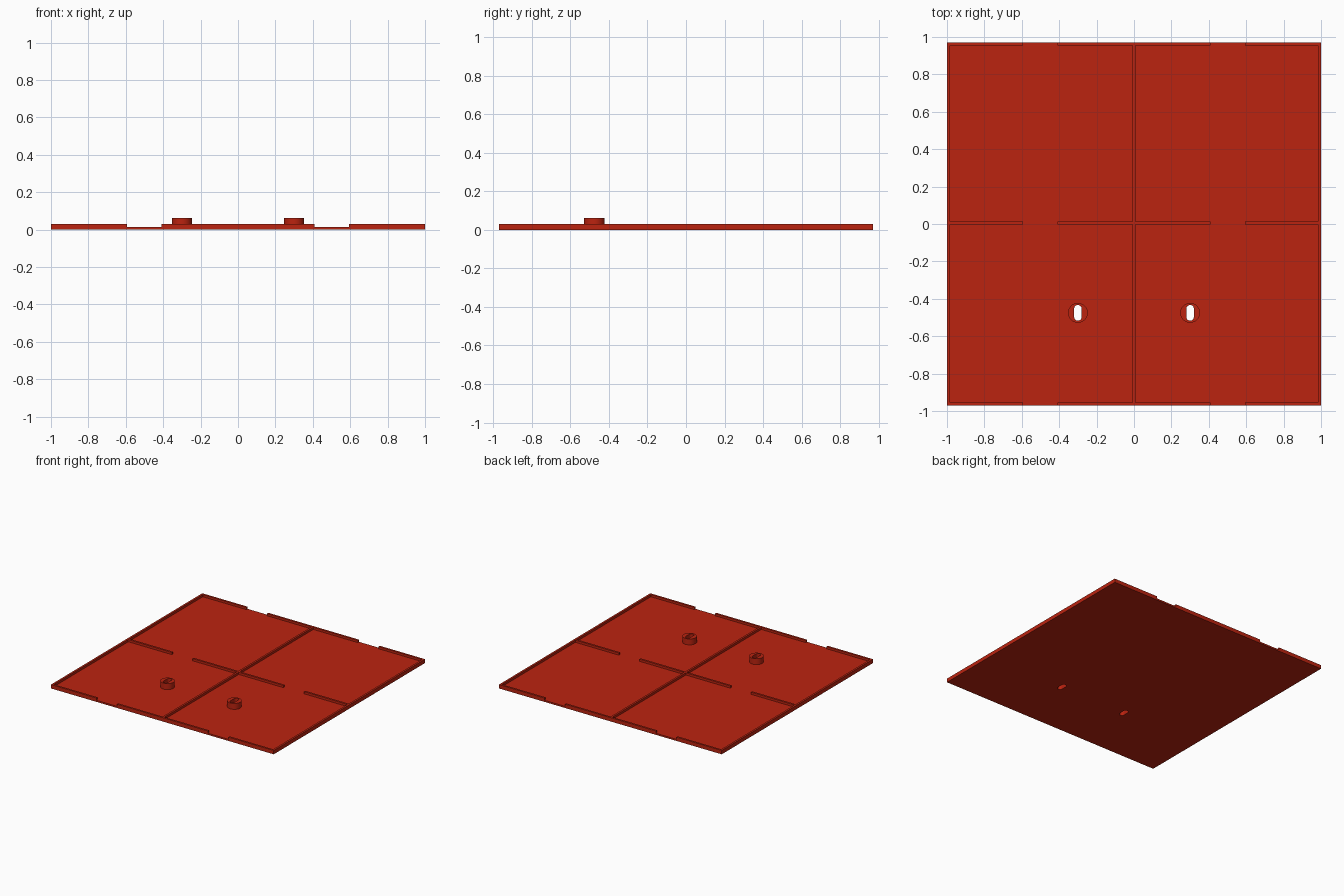
import bpy, bmesh, math

old = bpy.data.objects.get("Cube")
if old:
    bpy.data.objects.remove(old, do_unlink=True)

HALF_X, HALF_Y = 1.0, 0.97
FLOOR, RIM, BOSS_TOP = 0.013, 0.031, 0.061
WALL = 0.016
BOSS_X, BOSS_Y, BOSS_R = 0.3, -0.475, 0.053
SLOT_R, SLOT_HALF = 0.02, 0.022

red = bpy.data.materials.new("brick red")
red.use_nodes = True
red.diffuse_color = (0.5, 0.017, 0.005, 1)
red.node_tree.nodes["Principled BSDF"].inputs["Base Color"].default_value = red.diffuse_color


def prism(name, outline, z0, z1):
    """Extrude a flat outline from z0 to z1."""
    bm = bmesh.new()
    face = bm.faces.new([bm.verts.new((x, y, z0)) for x, y in outline])
    ext = bmesh.ops.extrude_face_region(bm, geom=[face])
    top = [v for v in ext["geom"] if isinstance(v, bmesh.types.BMVert)]
    bmesh.ops.translate(bm, verts=top, vec=(0, 0, z1 - z0))
    bmesh.ops.recalc_face_normals(bm, faces=bm.faces)
    mesh = bpy.data.meshes.new(name)
    bm.to_mesh(mesh)
    bm.free()
    mesh.materials.append(red)
    obj = bpy.data.objects.new(name, mesh)
    bpy.context.collection.objects.link(obj)
    return obj


def box(name, x0, x1, y0, y1, z0, z1):
    return prism(name, [(x0, y0), (x1, y0), (x1, y1), (x0, y1)], z0, z1)


def rounded(cx, cy, r, stretch=0.0, n=32):
    """Circle outline, pulled apart along y into a slot when stretched."""
    pts = []
    for i in range(n):
        a = 2 * math.pi * (i + 0.5) / n
        shift = math.copysign(stretch, math.sin(a))
        pts.append((cx + r * math.cos(a), cy + r * math.sin(a) + shift))
    return pts


def cut(obj, cutter):
    mod = obj.modifiers.new("slot", "BOOLEAN")
    mod.operation = "DIFFERENCE"
    mod.solver = "EXACT"
    mod.object = cutter


# Thin floor
floor = box("floor_plate", -HALF_X, HALF_X, -HALF_Y, HALF_Y, 0, FLOOR)

# Round bosses with slots cut through boss and floor
for side, s in (("left", 1), ("right", -1)):
    boss = prism(side + "_boss", rounded(s * BOSS_X, BOSS_Y, BOSS_R), FLOOR, BOSS_TOP)
    cutter = prism(side + "_slot_cutter",
                   rounded(s * BOSS_X, BOSS_Y, SLOT_R, SLOT_HALF), -0.1, 0.2)
    cutter.hide_render = True
    cutter.hide_set(True)
    cutter.display_type = "WIRE"
    cut(boss, cutter)
    cut(floor, cutter)
    bpy.ops.object.select_all(action="DESELECT")
    boss.select_set(True)
    bpy.context.view_layer.objects.active = boss
    bpy.ops.object.shade_smooth_by_angle(angle=math.radians(30))

# Unbroken walls running front to back
for name, x in (("right_wall", -HALF_X + WALL / 2), ("middle_rib", 0),
                ("left_wall", HALF_X - WALL / 2)):
    box(name, x - WALL / 2, x + WALL / 2, -HALF_Y, HALF_Y, FLOOR, RIM)

# Cross walls, broken by a gap in each half
for name, y in (("front_wall", -HALF_Y + WALL / 2), ("cross_rib", 0.006),
                ("back_wall", HALF_Y - WALL / 2)):
    for side, s in (("left", 1), ("right", -1)):
        for part, a, b in (("inner", WALL / 2, 0.408), ("outer", 0.593, HALF_X - WALL)):
            x0, x1 = sorted((s * a, s * b))
            box(f"{name}_{side}_{part}", x0, x1, y - WALL / 2, y + WALL / 2, FLOOR, RIM)
